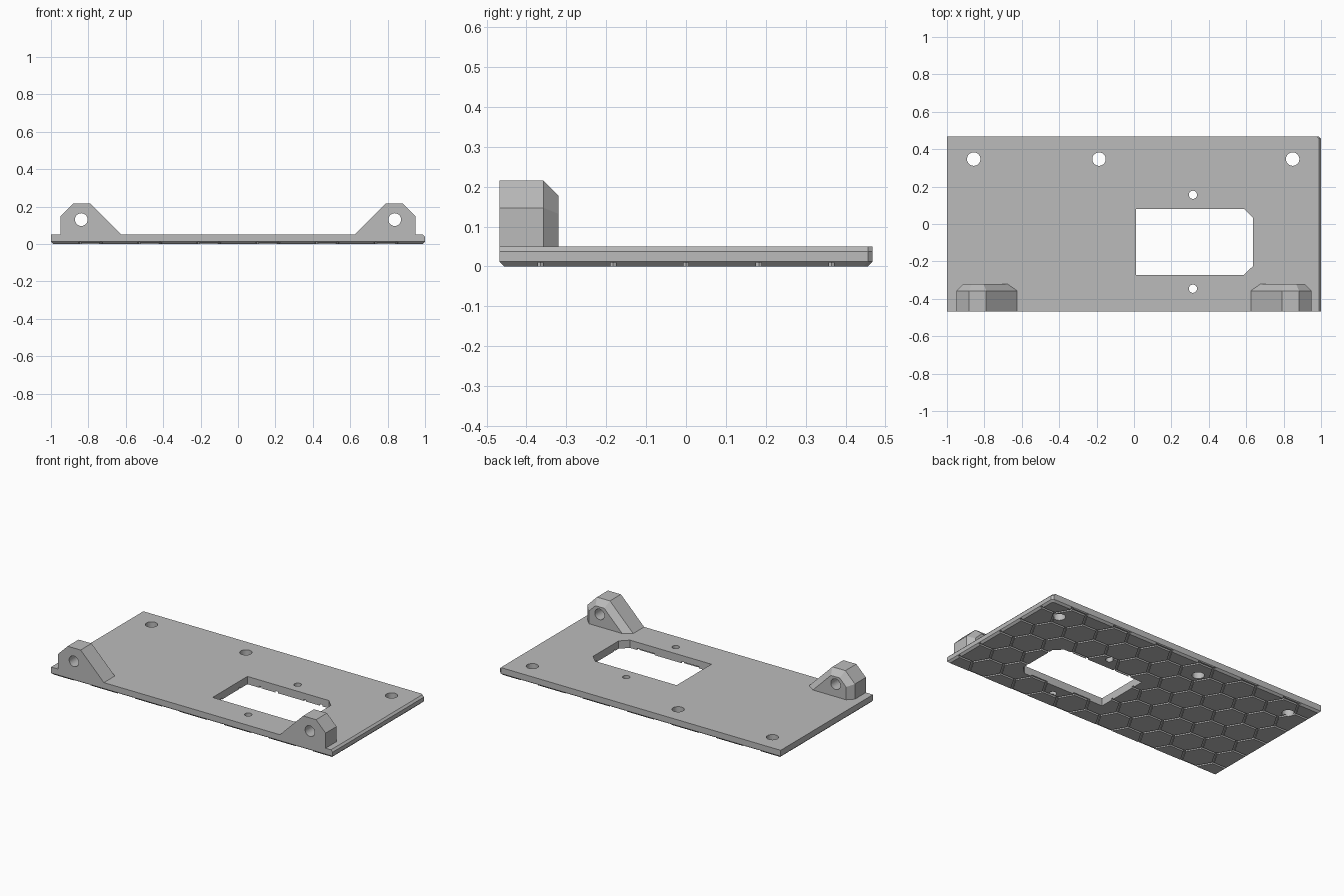
import bpy, bmesh, math

cube = bpy.data.objects.get("Cube")
if cube:
    bpy.data.objects.remove(cube, do_unlink=True)

grey = bpy.data.materials.new("plain_grey")
grey.use_nodes = True
color = (0.5, 0.5, 0.5, 1)
grey.diffuse_color = color
grey.node_tree.nodes["Principled BSDF"].inputs["Base Color"].default_value = color


def loft(bm, rings):
    """Closed solid skinned through rings that have equal point counts."""
    loops = [[bm.verts.new(p) for p in ring] for ring in rings]
    n = len(loops[0])
    for a, b in zip(loops, loops[1:]):
        for i in range(n):
            j = (i + 1) % n
            bm.faces.new((a[i], a[j], b[j], b[i]))
    bm.faces.new(loops[0][::-1])
    bm.faces.new(loops[-1])


def finish(bm, name, helper=False):
    bmesh.ops.recalc_face_normals(bm, faces=bm.faces)
    mesh = bpy.data.meshes.new(name)
    bm.to_mesh(mesh)
    bm.free()
    mesh.materials.append(grey)
    ob = bpy.data.objects.new(name, mesh)
    bpy.context.collection.objects.link(ob)
    if helper:
        ob.hide_render = True
        ob.display_type = 'WIRE'
        ob.hide_set(True)
    return ob


def boolean(ob, tool, operation='DIFFERENCE'):
    mod = ob.modifiers.new(operation.title(), 'BOOLEAN')
    mod.operation = operation
    mod.solver = 'EXACT'
    mod.object = tool


def circle(x, y, r, n, start=0.0):
    return [(x + r * math.cos(start + math.tau * i / n),
             y + r * math.sin(start + math.tau * i / n)) for i in range(n)]


def prism(bm, outline, z0, z1):
    loft(bm, [[(x, y, z) for x, y in outline] for z in (z0, z1)])


BACK, FRONT, THICK, EDGE, RELIEF = 0.468, -0.468, 0.05, 0.012, 0.01


def plate_ring(z, inset=0.0, right_inset=0.0):
    """Rectangle with a small clipped back corner at +x."""
    l, r = -1 + inset, 1 - inset - right_inset
    f, b = FRONT + inset, BACK - inset
    return [(l, f, z), (r, f, z), (r, b - EDGE, z), (r - EDGE, b, z), (l, b, z)]


# Plate body above the relief pattern
bm = bmesh.new()
loft(bm, [plate_ring(RELIEF, EDGE - RELIEF), plate_ring(EDGE),
          plate_ring(THICK - EDGE), plate_ring(THICK, 0, EDGE)])
plate = finish(bm, "base_plate")

# Bevelled lower layer, split into hexagonal pads
bm = bmesh.new()
loft(bm, [plate_ring(0, EDGE), plate_ring(RELIEF, EDGE - RELIEF)])
pads = finish(bm, "hexagon_pads")

pitch, groove = 0.1825, 0.013
step = pitch * math.sqrt(3) / 2
bm = bmesh.new()
for col in range(-14, 3):
    for row in range(-4, 4):
        x = 0.95 + col * step
        y = pitch * (row + (0.5 if col % 2 == 0 else 0))
        prism(bm, circle(x, y, (pitch - groove) / math.sqrt(3), 6), -0.02, 0.03)
boolean(pads, finish(bm, "hexagon_cutter", True), 'INTERSECT')

# Window and screw holes through both layers
bm = bmesh.new()
prism(bm, [(0.01, -0.272), (0.588, -0.272), (0.636, -0.225),
           (0.636, 0.033), (0.588, 0.081), (0.01, 0.081)], -0.1, 0.1)
for x, y, r in [(-0.857, 0.347, 0.036), (-0.187, 0.347, 0.036), (0.848, 0.347, 0.036),
                (0.315, 0.156, 0.022), (0.315, -0.346, 0.022)]:
    prism(bm, circle(x, y, r, 32), -0.1, 0.1)
openings = finish(bm, "openings_cutter", True)
boolean(plate, openings)
boolean(pads, openings)

# Hinge lugs, chamfered around the back face
outer = [(0.95, 0.04), (0.95, 0.147), (0.882, 0.215), (0.79, 0.215), (0.615, 0.04)]
inner = [(0.913, 0.04), (0.913, 0.132), (0.867, 0.178), (0.805, 0.178), (0.667, 0.04)]
for side, label in ((1, "left"), (-1, "right")):
    bm = bmesh.new()
    loft(bm, [[(side * x, y, z) for x, z in ring] for ring, y in
              ((outer, FRONT), (outer, -0.357), (inner, -0.32))])
    lug = finish(bm, label + "_hinge_lug")
    bm = bmesh.new()
    loft(bm, [[(x, y, z) for x, z in circle(side * 0.838, 0.13, 0.034, 32)]
              for y in (-0.6, -0.2)])
    boolean(lug, finish(bm, label + "_pin_hole_cutter", True))
